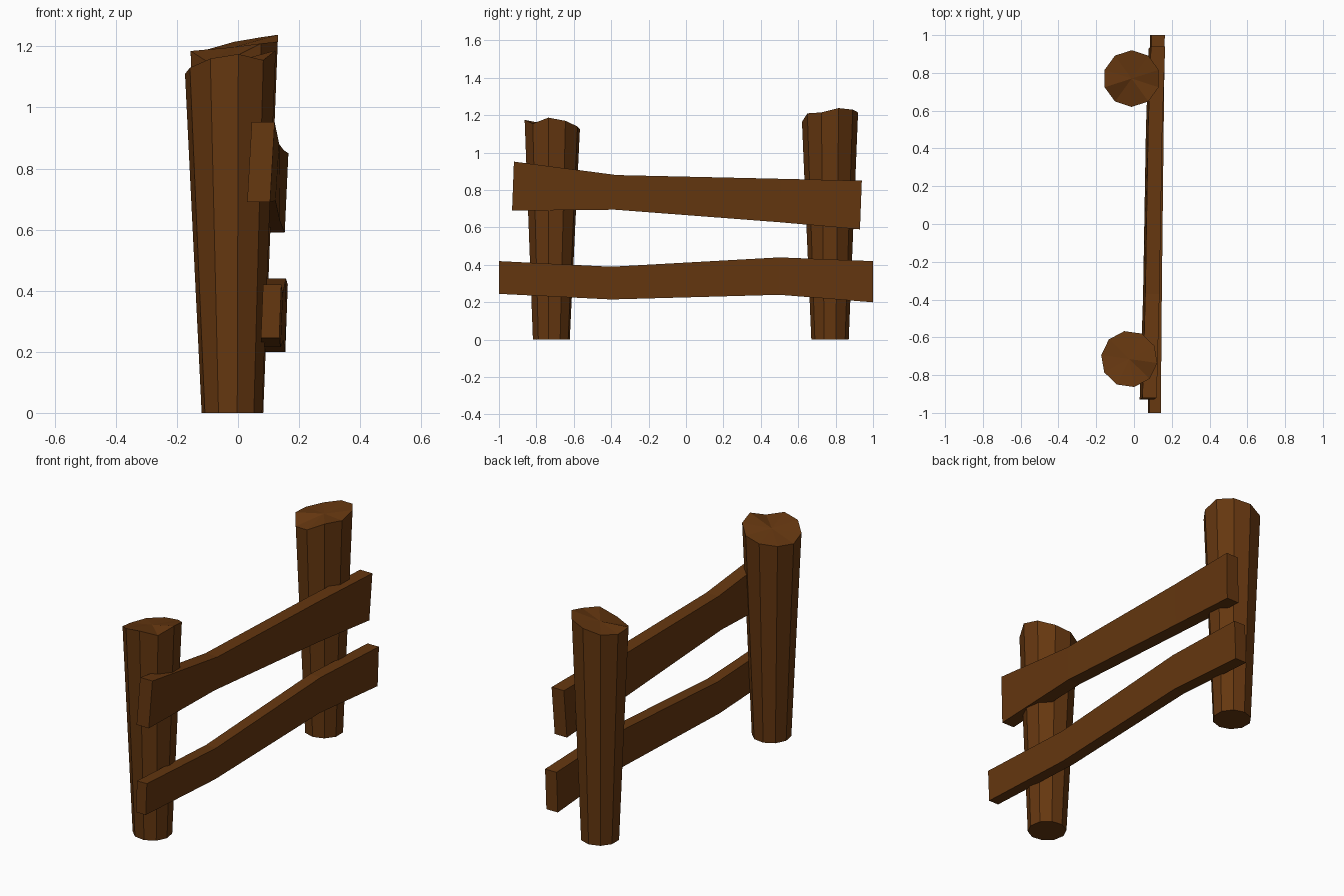
import bpy, math

if "Cube" in bpy.data.objects:
    bpy.data.objects.remove(bpy.data.objects["Cube"])

wood = bpy.data.materials.new("brown wood")
wood.diffuse_color = (0.13, 0.038, 0.005, 1)
wood.use_nodes = True
wood.node_tree.nodes["Principled BSDF"].inputs["Base Color"].default_value = wood.diffuse_color


def make(name, verts, faces):
    me = bpy.data.meshes.new(name)
    me.from_pydata(verts, [], faces)
    me.materials.append(wood)
    ob = bpy.data.objects.new(name, me)
    bpy.context.collection.objects.link(ob)


def post(name, base, top, start, heights):
    """Ten-sided post flaring upward, with an uneven cut top."""
    n = len(heights)
    ang = [math.radians(start + 360 / n * i) for i in range(n)]
    v = [(base[0] + 0.1 * math.cos(a), base[1] + 0.1 * math.sin(a), 0) for a in ang]
    v += [(top[0] + 0.15 * math.cos(a), top[1] + 0.15 * math.sin(a), h)
          for a, h in zip(ang, heights)]
    v.append((top[0], top[1], sum(heights) / n))
    f = [tuple(reversed(range(n)))]
    for i in range(n):
        j = (i + 1) % n
        f += [(i, j, n + j, n + i), (n + i, n + j, 2 * n)]
    make(name, v, f)


def rail(name, sections):
    """Plank through sections: (y_bottom, y_top, z_bottom, z_top, x_in, x_out, lean)."""
    v, f = [], []
    for yb, yt, zb, zt, xi, xo, lean in sections:
        v += [(xi - lean, yb, zb), (xo - lean, yb, zb), (xo, yt, zt), (xi, yt, zt)]
    for s in range(len(sections) - 1):
        a = 4 * s
        for i in range(4):
            j = (i + 1) % 4
            f.append((a + i, a + 4 + i, a + 4 + j, a + j)[::-1])
    e = len(v) - 4
    f += [(0, 1, 2, 3), (e + 3, e + 2, e + 1, e)]
    make(name, v, f)


# posts
post("front_post", (-0.02, -0.72), (-0.025, -0.715), -8,
     [1.187, 1.17, 1.14, 1.125, 1.115, 1.11, 1.13, 1.16, 1.175, 1.155])
post("back_post", (-0.0125, 0.77), (-0.0125, 0.77), -18,
     [1.215, 1.238, 1.23, 1.215, 1.19, 1.18, 1.185, 1.15, 1.165, 1.21])

# rails
rail("upper_rail", [
    (-0.93, -0.92, 0.69, 0.952, 0.045, 0.12, 0.015),
    (-0.38, -0.37, 0.695, 0.88, 0.06, 0.135, 0.012),
    (0.50, 0.51, 0.628, 0.86, 0.075, 0.15, 0.012),
    (0.93, 0.94, 0.59, 0.85, 0.09, 0.165, 0.012)])
rail("lower_rail", [
    (-1, -1, 0.245, 0.42, 0.082, 0.142, 0.007),
    (-0.4, -0.4, 0.215, 0.39, 0.084, 0.147, 0.007),
    (0.5, 0.5, 0.24, 0.44, 0.09, 0.157, 0.008),
    (1, 1, 0.2, 0.42, 0.093, 0.163, 0.008)])
